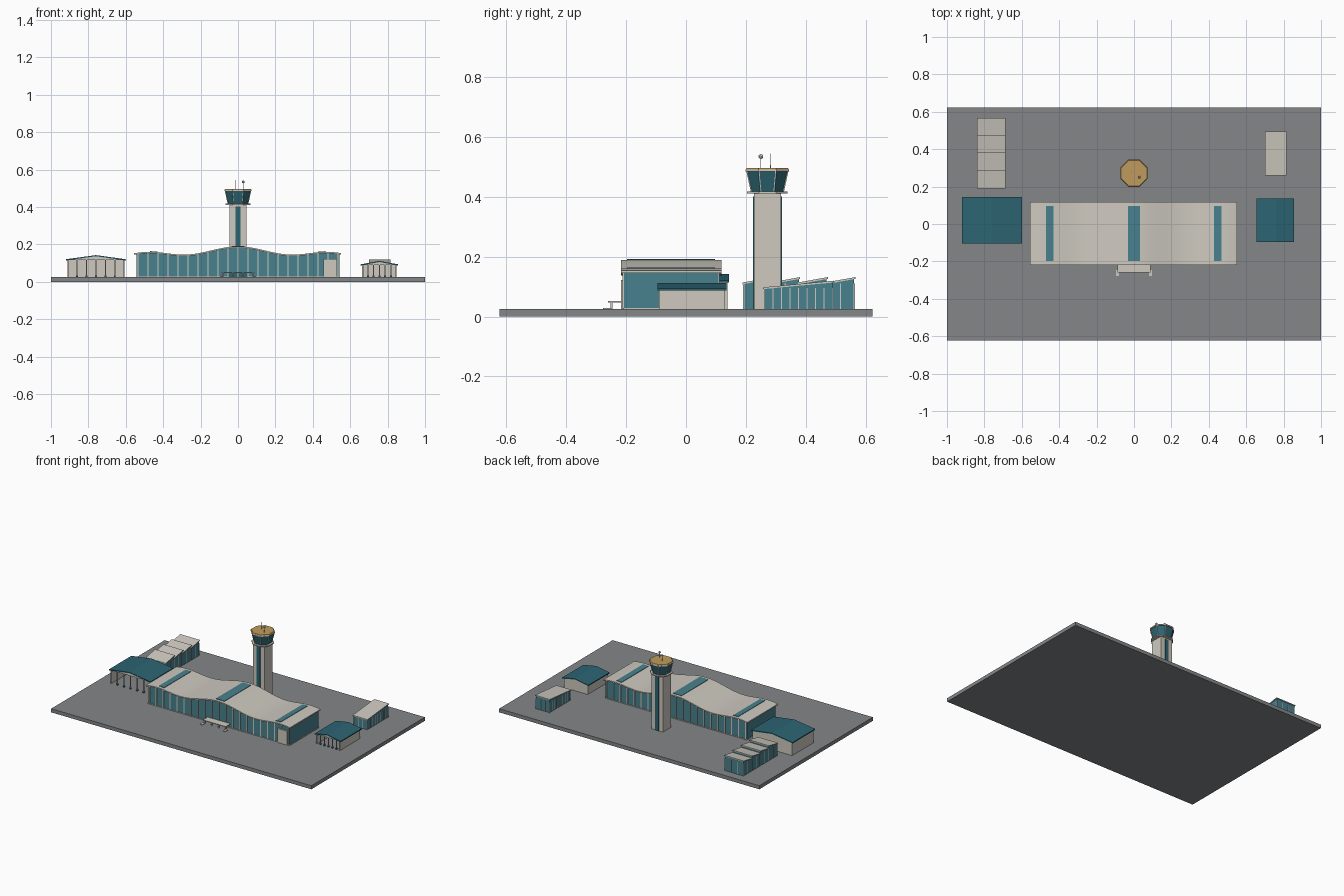
import bpy, bmesh, math

if "Cube" in bpy.data.objects:
    bpy.data.objects.remove(bpy.data.objects["Cube"])


def material(name, r, g, b):
    m = bpy.data.materials.new(name)
    m.diffuse_color = (r, g, b, 1)
    m.use_nodes = True
    m.node_tree.nodes["Principled BSDF"].inputs["Base Color"].default_value = m.diffuse_color
    return m


GLASS = material("teal_glass", .065, .22, .27)
DARK = material("dark_teal", .025, .13, .17)
CREAM = material("cream", .62, .59, .53)
GOLD = material("gold", .52, .33, .11)
GREY = material("tarmac", .23, .24, .245)
G = .025  # top of the ground slab


def finish(name, bm, mat):
    bmesh.ops.recalc_face_normals(bm, faces=bm.faces)
    me = bpy.data.meshes.new(name)
    bm.to_mesh(me)
    bm.free()
    me.materials.append(mat)
    ob = bpy.data.objects.new(name, me)
    bpy.context.collection.objects.link(ob)
    return ob


def boxes(name, mat, items):
    """One object from boxes given as (x0, x1, y0, y1, z0, z1)."""
    bm = bmesh.new()
    for x0, x1, y0, y1, z0, z1 in items:
        vs = bmesh.ops.create_cube(bm, size=1)["verts"]
        for v in vs:
            v.co = (x1 if v.co.x > 0 else x0, y1 if v.co.y > 0 else y0,
                    z1 if v.co.z > 0 else z0)
    return finish(name, bm, mat)


def prism(name, mat, pts, axis, a, b):
    """Extrude a profile (u, z) along x or y from a to b."""
    bm = bmesh.new()
    place = (lambda u, z, t: (t, u, z)) if axis == "x" else (lambda u, z, t: (u, t, z))
    lo = [bm.verts.new(place(u, z, a)) for u, z in pts]
    hi = [bm.verts.new(place(u, z, b)) for u, z in pts]
    bm.faces.new(lo)
    bm.faces.new(hi)
    for i in range(len(pts)):
        j = (i + 1) % len(pts)
        bm.faces.new((lo[i], lo[j], hi[j], hi[i]))
    return finish(name, bm, mat)


def drum(name, mat, x, y, z0, z1, r0, r1, n=8):
    bm = bmesh.new()
    bmesh.ops.create_cone(bm, cap_ends=True, segments=n, radius1=r0, radius2=r1, depth=z1 - z0)
    ob = finish(name, bm, mat)
    ob.location = (x, y, (z0 + z1) / 2)
    ob.rotation_euler.z = math.pi / n
    return ob


# Ground slab
boxes("ground_slab", GREY, [(-1, 1, -.623, .623, 0, G)])


# Terminal with wavy roof
def wave(x):
    keys = [(0, .19), (.29, .146), (.475, .161), (.62, .148)]
    x = abs(x)
    for (a, za), (b, zb) in zip(keys, keys[1:]):
        if x <= b:
            return za + (zb - za) * (1 - math.cos(math.pi * (x - a) / (b - a))) / 2


def band(x0, x1, low, high, n):
    xs = [x0 + (x1 - x0) * i / n for i in range(n + 1)]
    return [(x, wave(x) + high) for x in xs] + [(x, wave(x) + low) for x in reversed(xs)]


wall_top = [(x / 40, wave(x / 40) - .006) for x in range(21, -22, -1)]
wall_top = [(.543, wave(.543) - .006)] + wall_top + [(-.543, wave(.543) - .006)]
prism("terminal_glass_walls", GLASS, [(-.543, G), (.543, G)] + wall_top, "y", -.208, .108)
roof = prism("terminal_roof", CREAM, band(-.555, .552, -.008, 0, 56), "y", -.218, .118)
bpy.context.view_layer.objects.active = roof
roof.select_set(True)
bpy.ops.object.shade_smooth_by_angle(angle=math.radians(30))
for side, x0, x1 in (("left", -.47, -.43), ("centre", -.033, .033), ("right", .427, .467)):
    prism(side + "_skylight", GLASS, band(x0, x1, -.002, .003, 6), "y", -.197, .097)
mullions = []
for i in range(-10, 11):
    x = i * .0535
    for y in (-.209, .109):
        mullions.append((x - .003, x + .003, y - .003, y + .003, G, wave(x) - .005))
boxes("terminal_mullions", CREAM, mullions)
boxes("terminal_base_trim", CREAM, [(-.546, .546, -.211, .111, G, G + .004)])
boxes("front_panel", CREAM, [(.457, .53, -.217, -.207, G, .122)])

# Entrance canopy
boxes("entrance_canopy", CREAM, [(-.088, .088, -.26, -.207, .048, .053)])
boxes("canopy_posts", CREAM, [(x - .003, x + .003, -.252, -.246, G, .049)
                              for x in (-.08, -.027, .027, .08)])
boxes("canopy_pads", CREAM, [(s * .088 - .008, s * .088 + .008, -.278, -.245, G, G + .004)
                             for s in (-1, 1)])
boxes("entrance_doors", DARK, [(x - .012, x + .012, -.212, -.206, G, .047) for x in (-.04, -.013, .013, .04)])


# Open-fronted hangars with low gabled roofs
def hangar(name, x0, x1, y0, y1, eave, ridge):
    t, o = .008, .008
    xm = (x0 + x1) / 2
    boxes(name + "_side_walls", CREAM, [(x0, x0 + t, y0, y1, G, eave), (x1 - t, x1, y0, y1, G, eave)])
    gable = [(x0, eave), (x1, eave), (xm, ridge - .005)]
    prism(name + "_back_wall", CREAM, [(x0, G), (x1, G)] + [gable[1], gable[2], gable[0]], "y", y1 - t, y1)
    prism(name + "_front_gable", CREAM, gable, "y", y0, y0 + t)
    prism(name + "_roof", DARK, [(x0 - o, eave - .003), (xm, ridge - .006), (x1 + o, eave - .003),
                                 (x1 + o, eave + .004), (xm, ridge), (x0 - o, eave + .004)],
          "y", y0 - .006, y1 + .006)
    posts = []
    for i in range(1, 6):
        x = x0 + (x1 - x0) * i / 6
        posts.append((x - .003, x + .003, y0 + .001, y0 + .007, G, eave))
    boxes(name + "_front_posts", CREAM, posts)
    boxes(name + "_post_feet", DARK, [(a - .002, b + .002, c - .002, d + .002, G, G + .008)
                                      for a, b, c, d, _, _ in posts])


hangar("left_hangar", -.912, -.608, -.098, .138, .117, .143)
hangar("right_hangar", .664, .848, -.09, .13, .09, .112)


# Back buildings: bays with roofs sloping up to the rear
def bays(name, x0, x1, y0, y1, n, low, high):
    step = (y1 - y0) / n
    boxes(name + "_walls", GLASS, [(x0, x1, y0, y1, G, low)])
    for i in range(n):
        a, b = y0 + i * step, y0 + (i + 1) * step
        prism(f"{name}_gable_{i + 1}", GLASS, [(a, low - .001), (b, low - .001), (b, high - .004)], "x", x0, x1)
        prism(f"{name}_roof_{i + 1}", CREAM, [(a - .004, low - .003), (b + .004, high - .004),
                                             (b + .004, high + .002), (a - .004, low + .003)],
              "x", x0 - .005, x1 + .005)
    strips = []
    m = 8
    for i in range(m + 1):
        y = y0 + (y1 - y0) * i / m
        for x in (x0, x1):
            strips.append((x - .0015, x + .0015, y - .002, y + .002, G, low))
    for i in range(4):
        x = x0 + (x1 - x0) * i / 3
        for y in (y0, y1):
            strips.append((x - .002, x + .002, y - .0015, y + .0015, G, low))
    boxes(name + "_mullions", CREAM, strips)


bays("sawtooth_building", -.835, -.692, .193, .562, 4, .111, .13)
bays("small_building", .706, .81, .262, .49, 1, .095, .118)

# Control tower
TY = .272
boxes("tower_shaft", CREAM, [(-.045, .045, TY - .045, TY + .045, G, .412)])
boxes("tower_window_strips", DARK, [(-.013, .013, TY - .048, TY + .048, G, .402)])
drum("tower_collar", CREAM, 0, TY, .411, .418, .073, .073)
drum("tower_cab", DARK, 0, TY, .418, .486, .058, .074)
drum("tower_cab_roof", CREAM, 0, TY, .485, .491, .079, .079)
drum("tower_gold_cap", GOLD, 0, TY, .491, .497, .078, .074)
bm = bmesh.new()
for i in range(8):
    a = math.pi * (i + .5) / 4
    dx, dy = math.cos(a), math.sin(a)
    ring = [[bm.verts.new((dx * r + sx * .002, TY + dy * r + sy * .002, z))
             for sx, sy in ((-1, -1), (1, -1), (1, 1), (-1, 1))] for r, z in ((.058, .418), (.074, .486))]
    for k in range(4):
        j = (k + 1) % 4
        bm.faces.new((ring[0][k], ring[0][j], ring[1][j], ring[1][k]))
finish("cab_mullions", bm, CREAM)

# Roof antenna and beacon
drum("antenna_mast", CREAM, -.015, TY + .01, .495, .545, .0015, .001, 6)
drum("beacon_pole", CREAM, .028, .25, .495, .535, .0012, .0012, 6)
bm = bmesh.new()
bmesh.ops.create_icosphere(bm, subdivisions=2, radius=.008)
beacon = finish("beacon", bm, CREAM)
beacon.location = (.028, .25, .535)
